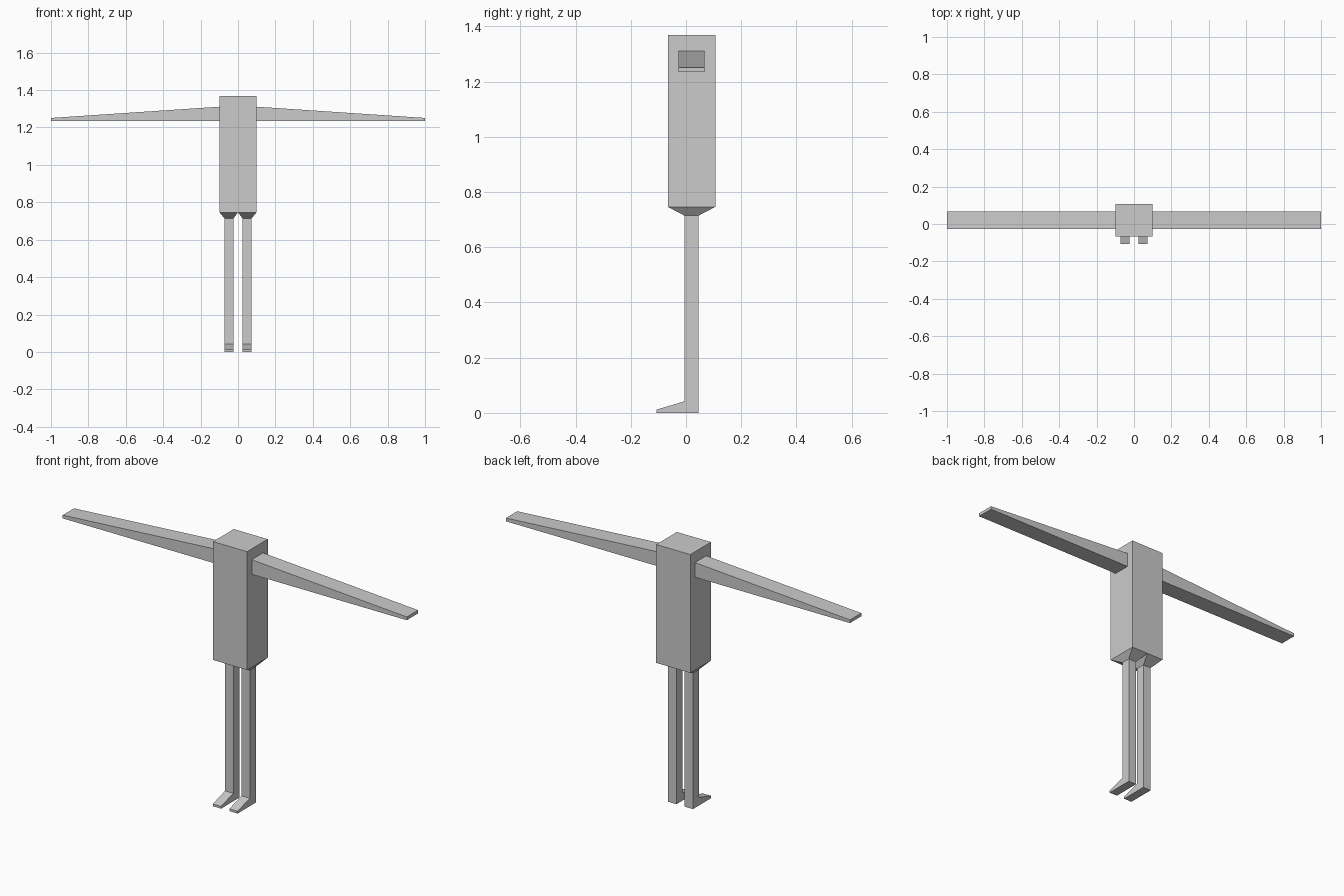
import bpy
import bmesh

if "Cube" in bpy.data.objects:
    bpy.data.objects.remove(bpy.data.objects["Cube"])

grey = bpy.data.materials.new("light_grey")
grey.diffuse_color = (0.6, 0.6, 0.6, 1)
grey.use_nodes = True
grey.node_tree.nodes["Principled BSDF"].inputs["Base Color"].default_value = grey.diffuse_color


def loft(name, rings, mirror=False):
    """Closed solid through matching rings of points, optionally mirrored in x."""
    bm = bmesh.new()
    loops = [[bm.verts.new(p) for p in ring] for ring in rings]
    n = len(loops[0])
    for a, b in zip(loops, loops[1:]):
        for i in range(n):
            j = (i + 1) % n
            bm.faces.new((a[i], a[j], b[j], b[i]))
    bm.faces.new(loops[0])
    bm.faces.new(loops[-1])
    bmesh.ops.recalc_face_normals(bm, faces=bm.faces)
    mesh = bpy.data.meshes.new(name)
    bm.to_mesh(mesh)
    bm.free()
    mesh.materials.append(grey)
    obj = bpy.data.objects.new(name, mesh)
    bpy.context.collection.objects.link(obj)
    if mirror:
        mod = obj.modifiers.new("mirror", "MIRROR")
        mod.use_mirror_merge = False
    return obj


def rect_z(x0, x1, y0, y1, z):
    return [(x0, y0, z), (x1, y0, z), (x1, y1, z), (x0, y1, z)]


def rect_x(x, y0, y1, z0, z1):
    return [(x, y0, z0), (x, y1, z0), (x, y1, z1), (x, y0, z1)]


# Main body block
loft("torso", [rect_z(-0.099, 0.099, -0.066, 0.106, 0.746),
               rect_z(-0.099, 0.099, -0.066, 0.106, 1.368)])

# Outstretched arms, tapering on top towards the tips
loft("arms", [rect_x(0.099, -0.027, 0.067, 1.234, 1.311),
              rect_x(1.0, -0.027, 0.067, 1.234, 1.251)], mirror=True)

# Tapered hips joining the body to each leg
loft("hips", [rect_z(0.0, 0.099, -0.066, 0.106, 0.746),
              rect_z(0.024, 0.072, -0.005, 0.045, 0.714)], mirror=True)

# Leg and wedge foot as one side profile (y, z)
profile = [(0.045, 0), (0.045, 0.714), (-0.005, 0.714),
           (-0.005, 0.042), (-0.106, 0.012), (-0.106, 0)]
loft("legs", [[(x, y, z) for y, z in profile] for x in (0.024, 0.072)], mirror=True)
